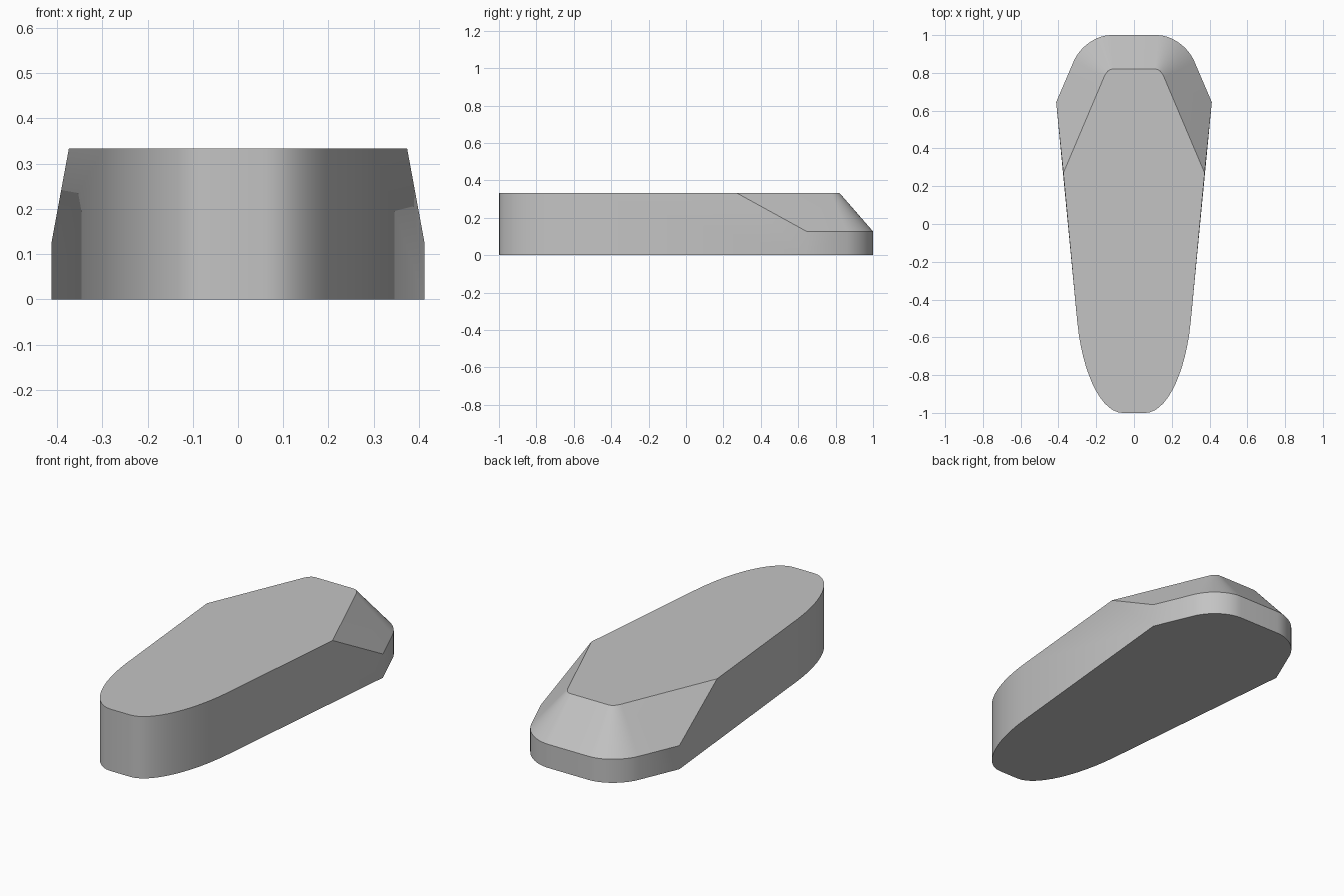
import bpy, bmesh, math
from mathutils import Vector
from mathutils.geometry import interpolate_bezier

cube = bpy.data.objects.get("Cube")
if cube:
    bpy.data.objects.remove(cube, do_unlink=True)

HEIGHT, LEDGE, STEPS = 0.333, 0.127, 14


def curve(*points):
    """Half outline along a Bezier, ending on the centre line."""
    a, b, c, d = (Vector(p) for p in points)
    path = [p.to_2d() for p in interpolate_bezier(a.to_3d(), b.to_3d(), c.to_3d(), d.to_3d(), STEPS)]
    return path + [Vector((0, d.y))]


# Half outlines: rounded front, rear ledge and rear rim of the top
nose = curve((0.30, -0.52), (0.272, -0.8), (0.17, -1), (0.06, -1))
ledge = [Vector((0.412, 0.645))] + curve((0.32, 0.86), (0.285, 0.94), (0.2, 1), (0.12, 1))
rim = [Vector((0.374, 0.27))] + curve((0.16, 0.775), (0.145, 0.81), (0.13, 0.82), (0.11, 0.82))

bm = bmesh.new()


def ring(outline, z):
    return [bm.verts.new((p.x, p.y, z)) for p in outline]


def bridge(lower, upper):
    for i in range(len(lower) - 1):
        bm.faces.new((lower[i], lower[i + 1], upper[i + 1], upper[i]))


nose_low, nose_top = ring(nose, 0), ring(nose, HEIGHT)
rear_low, rear_mid, rear_top = ring(ledge, 0), ring(ledge, LEDGE), ring(rim, HEIGHT)

# Walls, sloping rear bevel, flat side, top and bottom
bridge(nose_low, nose_top)
bridge(rear_low, rear_mid)
bridge(rear_mid, rear_top)
bm.faces.new((nose_low[0], rear_low[0], rear_mid[0], rear_top[0], nose_top[0]))
bm.faces.new(nose_top[::-1] + rear_top)
bm.faces.new(nose_low[::-1] + rear_low)

# Mirror to the other side and clear the centre seam
bmesh.ops.mirror(bm, geom=bm.verts[:] + bm.edges[:] + bm.faces[:], axis='X', merge_dist=0.0001)
bmesh.ops.remove_doubles(bm, verts=bm.verts[:], dist=0.0001)
seam = [e for e in bm.edges if all(abs(v.co.x) < 0.0001 for v in e.verts)]
bmesh.ops.dissolve_edges(bm, edges=seam, use_verts=True)
bmesh.ops.recalc_face_normals(bm, faces=bm.faces[:])

mesh = bpy.data.meshes.new("tapered_body")
bm.to_mesh(mesh)
bm.free()
body = bpy.data.objects.new("tapered_body", mesh)
bpy.context.collection.objects.link(body)

# Plain grey material
grey = bpy.data.materials.new("light_grey")
grey.use_nodes = True
colour = (0.55, 0.55, 0.55, 1)
grey.diffuse_color = colour
grey.node_tree.nodes["Principled BSDF"].inputs["Base Color"].default_value = colour
mesh.materials.append(grey)

bpy.ops.object.select_all(action='DESELECT')
body.select_set(True)
bpy.context.view_layer.objects.active = body
bpy.ops.object.shade_smooth_by_angle(angle=math.radians(30))
